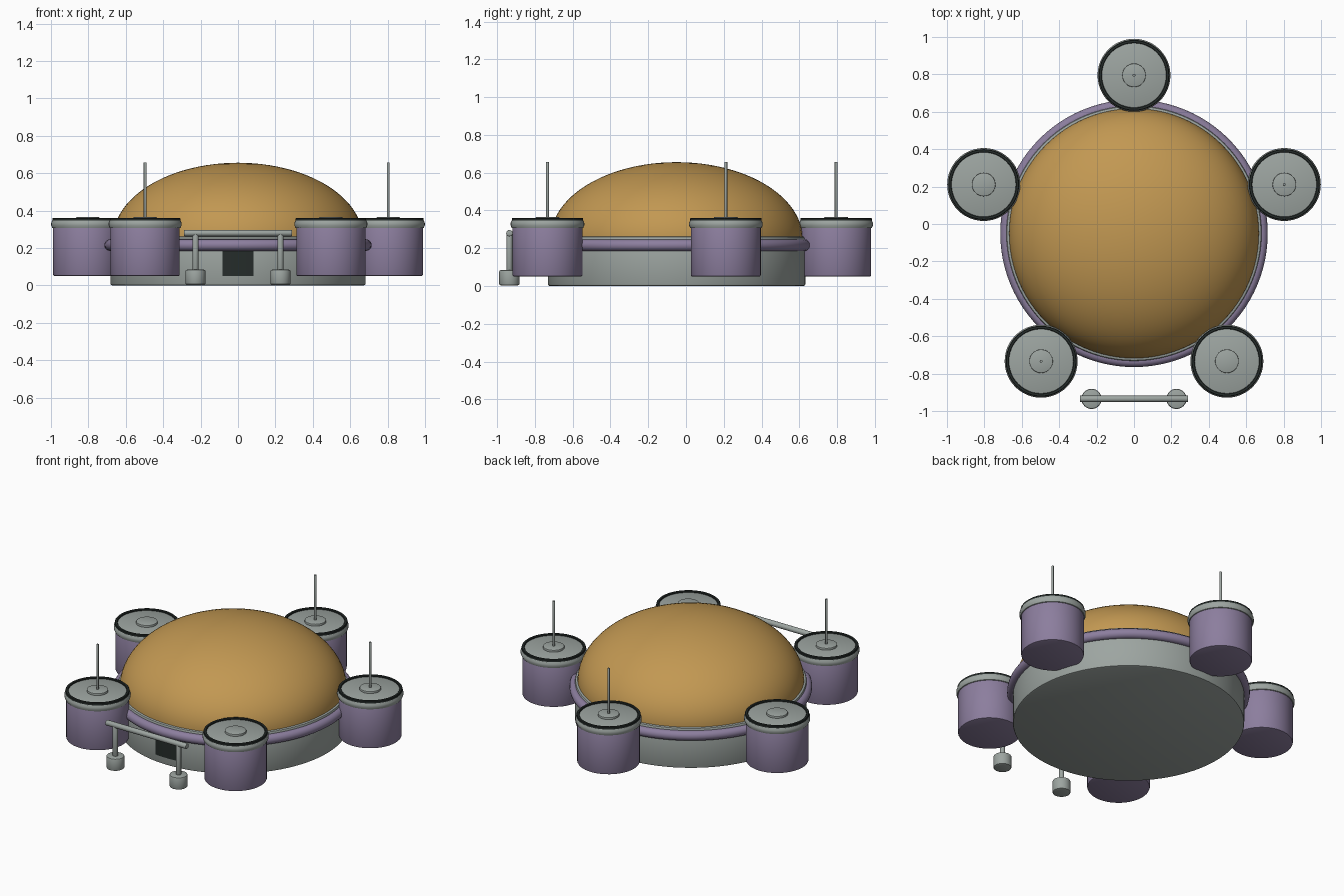
import bpy, bmesh, math
from mathutils import Vector

if "Cube" in bpy.data.objects:
    bpy.data.objects.remove(bpy.data.objects["Cube"])

CENTRE_Y = -0.05


def material(name, rgb):
    m = bpy.data.materials.new(name)
    lin = [(c / 255 / 12.92) if c < 10 else ((c / 255 + 0.055) / 1.055) ** 2.4 for c in rgb]
    m.diffuse_color = (*lin, 1)
    m.use_nodes = True
    m.node_tree.nodes["Principled BSDF"].inputs["Base Color"].default_value = m.diffuse_color
    return m


GREY = material("light grey", (157, 165, 161))
GOLD = material("gold", (194, 152, 82))
PURPLE = material("muted purple", (140, 126, 158))
DARK = material("near black", (37, 44, 42))


def finish(name, bm, mat, loc):
    bmesh.ops.recalc_face_normals(bm, faces=bm.faces)
    me = bpy.data.meshes.new(name)
    bm.to_mesh(me)
    bm.free()
    me.materials.append(mat)
    ob = bpy.data.objects.new(name, me)
    ob.location = loc
    bpy.context.collection.objects.link(ob)
    bpy.ops.object.select_all(action='DESELECT')
    ob.select_set(True)
    bpy.context.view_layer.objects.active = ob
    bpy.ops.object.shade_smooth_by_angle(angle=math.radians(35))
    return ob


def lathe(name, profile, mat, loc=(0, 0, 0), steps=48, closed=False):
    """Spin an (r, z) profile around z."""
    bm = bmesh.new()
    vs = [bm.verts.new((r, 0, z)) for r, z in profile]
    edges = [bm.edges.new(p) for p in zip(vs, vs[1:])]
    if closed:
        edges.append(bm.edges.new((vs[-1], vs[0])))
    bmesh.ops.spin(bm, geom=vs + edges, cent=(0, 0, 0), axis=(0, 0, 1),
                   angle=math.tau, steps=steps, use_duplicate=False)
    bmesh.ops.remove_doubles(bm, verts=bm.verts, dist=1e-5)
    return finish(name, bm, mat, loc)


def drum(name, r, z0, z1, mat, loc, bevel=0.006, steps=48):
    """Solid cylinder with softened rims."""
    b = bevel
    k = b * 0.3
    prof = [(0, z0), (r - b, z0), (r - k, z0 + k), (r, z0 + b),
            (r, z1 - b), (r - k, z1 - k), (r - b, z1), (0, z1)]
    return lathe(name, prof, mat, loc, steps)


def circle(r, z, rad, n=16):
    return [(r + rad * math.cos(math.tau * i / n), z + rad * math.sin(math.tau * i / n))
            for i in range(n)]


# Main hull, bumper ring and dome
hull = (0, CENTRE_Y, 0)
drum("base", 0.682, 0, 0.262, GREY, hull, 0.01, 96)
lathe("bumper_ring", circle(0.684, 0.216, 0.031), PURPLE, hull, 96, closed=True)
dome = [(0.668 * math.cos(math.pi / 2 * i / 24), 0.25 + 0.406 * math.sin(math.pi / 2 * i / 24))
        for i in range(24)] + [(0, 0.656)]
lathe("dome", [(0, 0.25)] + dome, GOLD, hull, 96)

# Front hatch, a thin plate following the hull wall
bm = bmesh.new()
half = math.asin(0.083 / 0.685)
rows = []
for i in range(9):
    a = -math.pi / 2 - half + 2 * half * i / 8
    rows.append([bm.verts.new((r * math.cos(a), r * math.sin(a), z))
                 for r, z in ((0.678, 0.05), (0.686, 0.05), (0.686, 0.195), (0.678, 0.195))])
for p, q in zip(rows, rows[1:]):
    for j in range(4):
        bm.faces.new((p[j], p[(j + 1) % 4], q[(j + 1) % 4], q[j]))
bm.faces.new(rows[0])
bm.faces.new(rows[-1])
finish("hatch", bm, DARK, hull)

# Five pods around the hull, three of them with antennas
for i in range(5):
    a = math.radians(90 + 72 * i)
    loc = (0.845 * math.cos(a), CENTRE_Y + 0.845 * math.sin(a), 0)
    drum("pod_body", 0.185, 0.05, 0.32, PURPLE, loc, 0.008)
    drum("pod_rim", 0.195, 0.303, 0.352, GREY, loc, 0.018)
    lathe("pod_seal", [(0.172, 0.342), (0.189, 0.342), (0.189, 0.358), (0.186, 0.361),
                       (0.175, 0.361), (0.172, 0.358)], DARK, loc, closed=True)
    drum("pod_cap", 0.063, 0.345, 0.365, GREY, loc, 0.003, 32)
    if i in (0, 2, 4):
        drum("antenna", 0.0075, 0.36, 0.657, GREY, loc, 0.001, 12)

# Handrail in front: two feet, two posts, one crossbar
RAIL_Y = -0.935
for x in (-0.227, 0.227):
    drum("rail_foot", 0.054, 0.004, 0.084, GREY, (x, RAIL_Y, 0), 0.008, 32)
    drum("rail_post", 0.016, 0.08, 0.28, GREY, (x, RAIL_Y, 0), 0.002, 20)
bar = drum("rail_bar", 0.017, -0.29, 0.29, GREY, (0, RAIL_Y, 0.28), 0.003, 20)
bar.rotation_euler = (0, math.pi / 2, 0)
